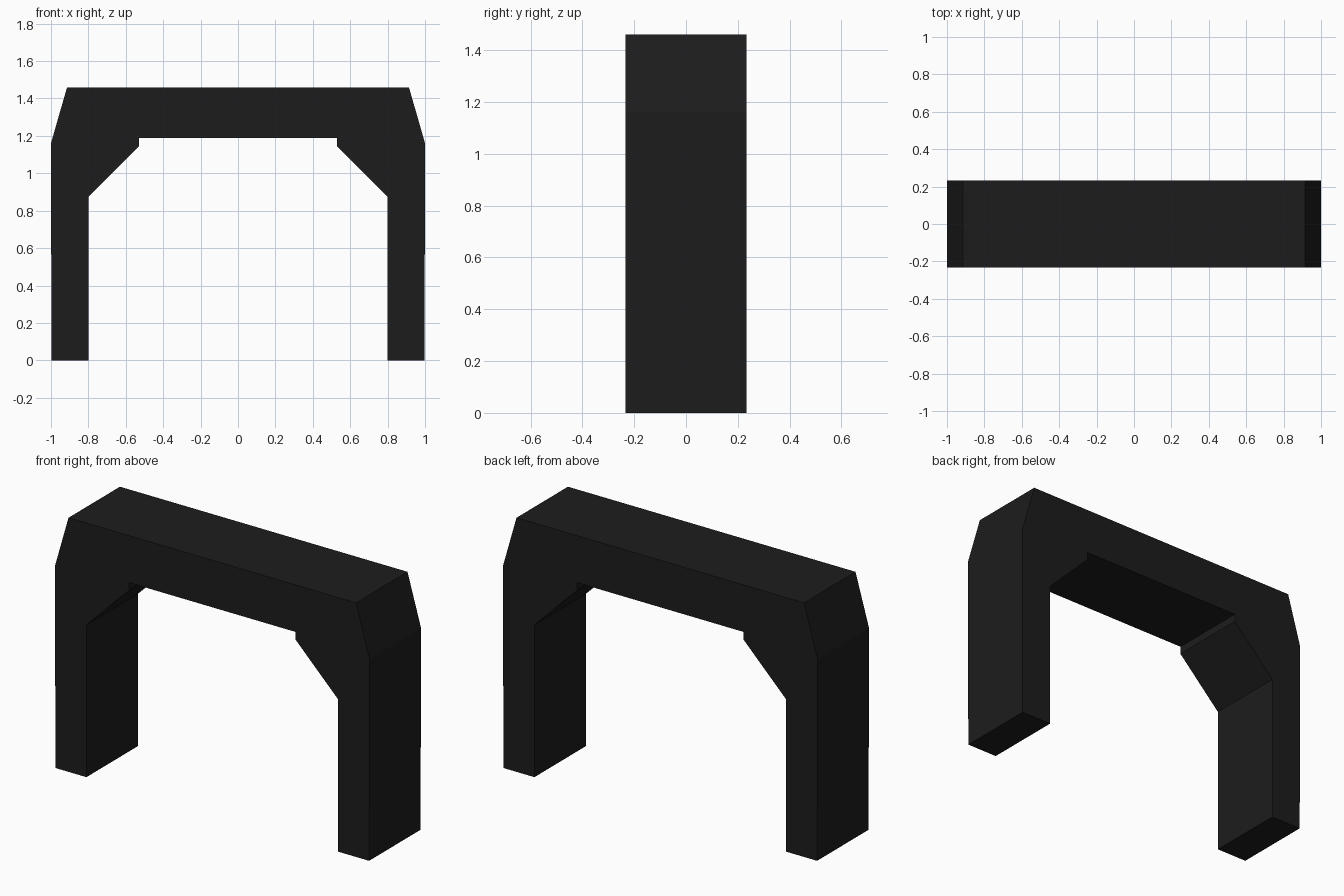
import bpy
import bmesh

cube = bpy.data.objects.get("Cube")
if cube:
    bpy.data.objects.remove(cube, do_unlink=True)

DEPTH = 0.467

# Charcoal material
charcoal = bpy.data.materials.new("charcoal")
charcoal.use_nodes = True
colour = (0.012, 0.012, 0.012, 1)
charcoal.diffuse_color = colour
bsdf = next(n for n in charcoal.node_tree.nodes if n.type == 'BSDF_PRINCIPLED')
bsdf.inputs["Base Color"].default_value = colour


def mirrored(points):
    return [(-x, z) for x, z in reversed(points)]


# Left half of the arch: slightly tapered outer leg with sloped shoulder,
# then the inner side from the beam down over the brace to the foot
outer = [(0.997, 0), (1, 1.16), (0.914, 1.46)]
inner = [(0.53, 1.19), (0.53, 1.145), (0.8, 0.875), (0.8, 0)]
outline = outer + mirrored(outer) + mirrored(inner) + inner

# Extrude the outline through the depth of the arch
bm = bmesh.new()
verts = [bm.verts.new((x, -DEPTH / 2, z)) for x, z in outline]
front = bm.faces.new(verts)
grown = bmesh.ops.extrude_face_region(bm, geom=[front], use_keep_orig=True)
back = [v for v in grown["geom"] if isinstance(v, bmesh.types.BMVert)]
bmesh.ops.translate(bm, verts=back, vec=(0, DEPTH, 0))
bmesh.ops.recalc_face_normals(bm, faces=bm.faces)

mesh = bpy.data.meshes.new("arch_frame")
bm.to_mesh(mesh)
bm.free()
mesh.materials.append(charcoal)
arch = bpy.data.objects.new("arch_frame", mesh)
bpy.context.collection.objects.link(arch)
